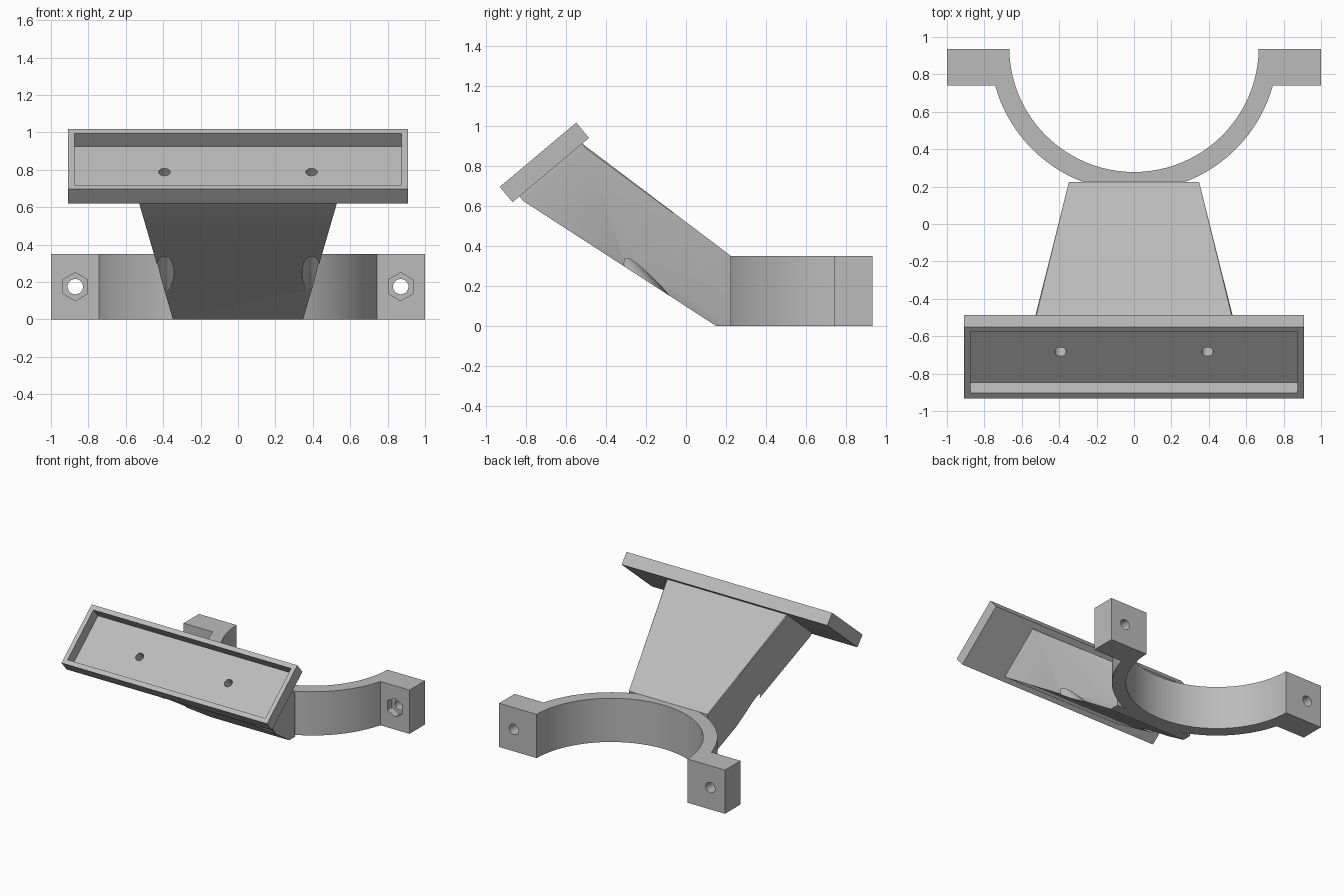
import bpy, bmesh
from math import radians, sin, cos, asin, pi, sqrt
from mathutils import Matrix, Vector

if "Cube" in bpy.data.objects:
    bpy.data.objects.remove(bpy.data.objects["Cube"])

GREY = bpy.data.materials.new("plain grey")
GREY.use_nodes = True
COLOUR = (0.5, 0.5, 0.5, 1)
GREY.diffuse_color = COLOUR
GREY.node_tree.nodes["Principled BSDF"].inputs["Base Color"].default_value = COLOUR

# Frame of the tilted tray: origin at the middle of its back, z along its normal
TILT = Matrix.Translation((0, -0.677, 0.78)) @ Matrix.Rotation(radians(40), 4, 'X')


def finish(bm, name):
    bmesh.ops.recalc_face_normals(bm, faces=bm.faces)
    mesh = bpy.data.meshes.new(name)
    bm.to_mesh(mesh)
    bm.free()
    ob = bpy.data.objects.new(name, mesh)
    mesh.materials.append(GREY)
    bpy.context.collection.objects.link(ob)
    return ob


def box(name, lo, hi, frame):
    lo, hi = Vector(lo), Vector(hi)
    bm = bmesh.new()
    bmesh.ops.create_cube(bm, size=1)
    bmesh.ops.scale(bm, vec=hi - lo, verts=bm.verts)
    bmesh.ops.translate(bm, vec=(lo + hi) / 2, verts=bm.verts)
    bmesh.ops.transform(bm, matrix=frame, verts=bm.verts)
    return finish(bm, name)


def rod(name, radius, z0, z1, frame, sides=32):
    bm = bmesh.new()
    bmesh.ops.create_cone(bm, cap_ends=True, segments=sides, radius1=radius,
                          radius2=radius, depth=z1 - z0,
                          matrix=frame @ Matrix.Translation((0, 0, (z0 + z1) / 2)))
    return finish(bm, name)


def activate(ob):
    bpy.ops.object.select_all(action='DESELECT')
    ob.select_set(True)
    bpy.context.view_layer.objects.active = ob


def cut(ob, cutters):
    activate(ob)
    for cutter in cutters:
        mod = ob.modifiers.new("cut", 'BOOLEAN')
        mod.operation, mod.solver, mod.object = 'DIFFERENCE', 'EXACT', cutter
        bpy.ops.object.modifier_apply(modifier=mod.name)


def discard(cutters):
    for cutter in cutters:
        bpy.data.objects.remove(cutter)


# Half-ring clamp with two ears, as one extruded outline
CY, R_IN, R_OUT, BACK, EAR = 0.945, 0.667, 0.77, 0.935, 0.74


def arc(radius, y_end, n=48):
    start = asin((CY - y_end) / radius)
    angles = [start + (pi - 2 * start) * i / n for i in range(n + 1)]
    return [(radius * cos(a), CY - radius * sin(a)) for a in angles]


outline = arc(R_IN, BACK) + [(-1, BACK), (-1, EAR)]
outline += arc(R_OUT, EAR)[::-1] + [(1, EAR), (1, BACK)]
bm = bmesh.new()
face = bm.faces.new([bm.verts.new((x, y, 0)) for x, y in outline])
up = bmesh.ops.extrude_face_region(bm, geom=[face])["geom"]
bmesh.ops.translate(bm, vec=(0, 0, 0.35),
                    verts=[v for v in up if isinstance(v, bmesh.types.BMVert)])
clamp = finish(bm, "clamp_half_ring")

# Bolt holes with hexagonal nut pockets in the ears
cutters = []
for side in (-1, 1):
    frame = Matrix.Translation((side * 0.87, EAR, 0.175)) @ Matrix.Rotation(-pi / 2, 4, 'X')
    cutters.append(rod("bolt_cutter", 0.041, -0.1, 0.3, frame))
    cutters.append(rod("nut_cutter", 0.075, -0.1, 0.06, frame, 6))
cut(clamp, cutters)
discard(cutters)

# Tapered arm: hull between the clamp end and the tray end
bm = bmesh.new()
for side in (-1, 1):
    for y, z in ((0.225, 0.35), (0.225, 0), (0.15, 0)):
        bm.verts.new((side * 0.348, y, z))
    for v in (-0.205, 0.205):
        for n in (-0.03, 0.004):
            bm.verts.new(TILT @ Vector((side * 0.53, v, n)))
hull = bmesh.ops.convex_hull(bm, input=bm.verts)
loose = {v for v in hull["geom_interior"] if isinstance(v, bmesh.types.BMVert)}
bmesh.ops.delete(bm, geom=list(loose), context='VERTS')
bmesh.ops.dissolve_limit(bm, angle_limit=radians(0.5), verts=bm.verts, edges=bm.edges)
arm = finish(bm, "tapered_arm")

# Shallow open tray
tray = box("tray", (-0.91, -0.25, 0), (0.91, 0.25, 0.1), TILT)
recess = box("recess_cutter", (-0.875, -0.213, 0.01), (0.875, 0.213, 0.2), TILT)
cut(tray, [recess])

# Screw holes through the tray, with wider access bores from below the arm
holes, bores = [], []
for side in (-1, 1):
    frame = TILT @ Matrix.Translation((side * 0.393, 0, 0))
    holes.append(rod("screw_cutter", 0.031, -0.3, 0.2, frame))
    bores.append(rod("bore_cutter", 0.05, -1.2, -0.12, frame))
cut(tray, holes)
cut(arm, holes + bores)
discard(holes + bores + [recess])

for ob in (clamp, arm, tray):
    activate(ob)
    bpy.ops.object.shade_smooth_by_angle(angle=radians(20))
